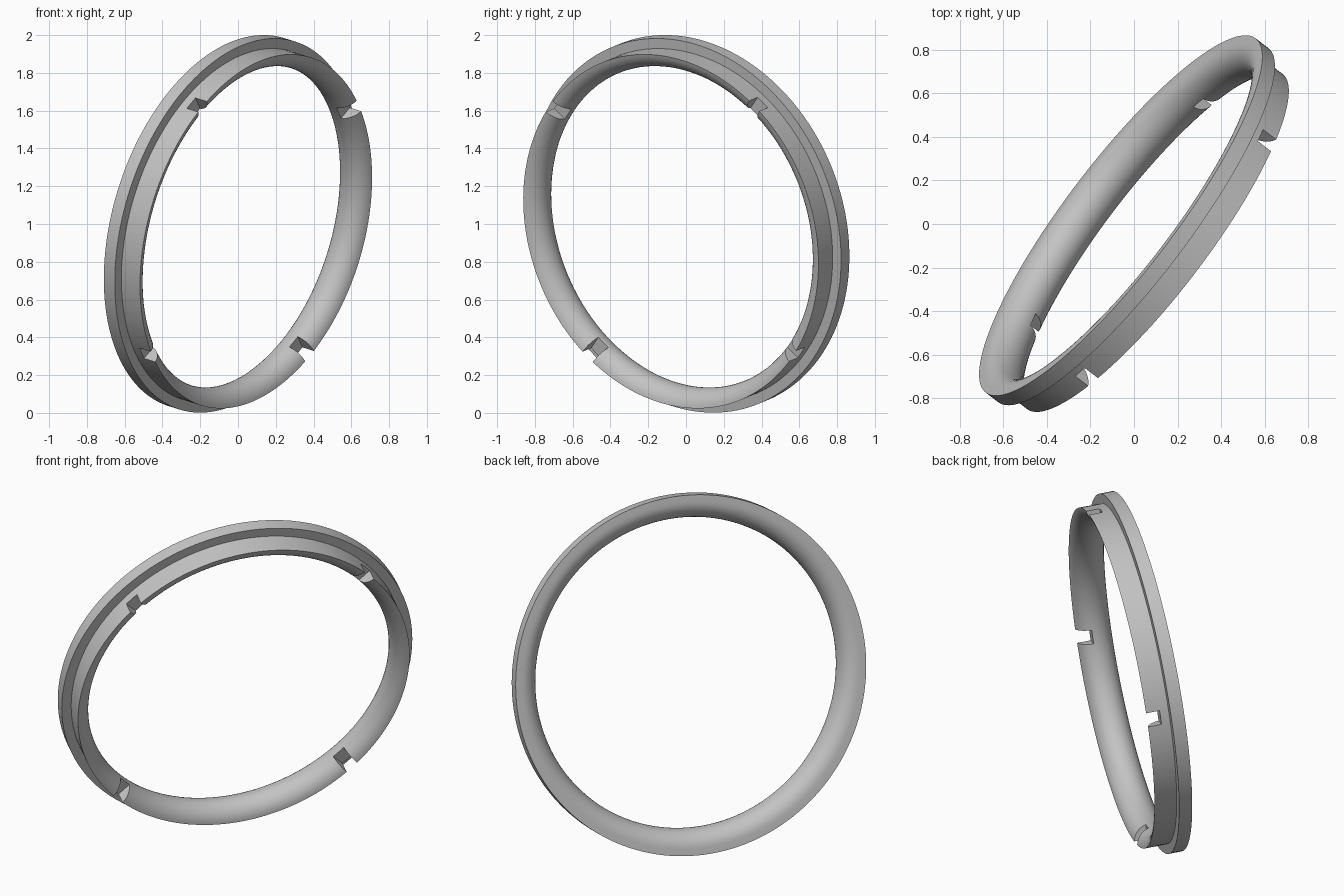
import bpy, bmesh, math
from mathutils import Matrix, Vector

if "Cube" in bpy.data.objects:
    bpy.data.objects.remove(bpy.data.objects["Cube"])

SEGMENTS = 160
FLANGE_R, FLANGE_T = 1.021, 0.075   # flange radius and thickness
LIP_R = 0.966                       # outer radius of the lip
BEAD_R, BEAD_C = 0.102, 0.982       # rounded inner wall: radius and centre

# Tilted frame: local z is the ring axis, local x points at one notch
axis = Vector((-0.772, 0.588, 0.243)).normalized()
side = Vector((-0.307, -0.657, 0.688))
side = (side - axis * side.dot(axis)).normalized()
frame = Matrix((side, axis.cross(side), axis)).transposed().to_4x4()
frame.translation = (-0.061, 0.039, 1.010)

grey = bpy.data.materials.new("plain grey")
grey.use_nodes = True
grey.diffuse_color = (0.55, 0.55, 0.55, 1)
grey.node_tree.nodes["Principled BSDF"].inputs["Base Color"].default_value = (0.55, 0.55, 0.55, 1)


def add_object(name, bm):
    bmesh.ops.recalc_face_normals(bm, faces=bm.faces)
    mesh = bpy.data.meshes.new(name)
    bm.to_mesh(mesh)
    bm.free()
    mesh.materials.append(grey)
    obj = bpy.data.objects.new(name, mesh)
    obj.matrix_world = frame
    bpy.context.collection.objects.link(obj)
    return obj


# Ring cross-section (radius, height): flange steps, then the rounded inner wall
tip = math.pi - math.asin((BEAD_C - LIP_R) / BEAD_R)
profile = [(FLANGE_R, 0), (FLANGE_R, -FLANGE_T), (LIP_R, -FLANGE_T)]
steps = 18
for i in range(steps + 1):
    a = tip * (1 - i / steps)
    profile.append((BEAD_C - BEAD_R * math.sin(a), BEAD_R * (math.cos(a) - 1)))

bm = bmesh.new()
rings = []
for s in range(SEGMENTS):
    t = math.tau * s / SEGMENTS
    rings.append([bm.verts.new((r * math.cos(t), r * math.sin(t), z)) for r, z in profile])
for s in range(SEGMENTS):
    here, after = rings[s], rings[(s + 1) % SEGMENTS]
    for k in range(len(profile)):
        j = (k + 1) % len(profile)
        bm.faces.new((here[k], after[k], after[j], here[j]))
ring = add_object("flanged_ring", bm)

# Four square notches cut into the lip, a quarter turn apart
bm = bmesh.new()
for q in range(4):
    place = (Matrix.Rotation(q * math.pi / 2, 4, "Z")
             @ Matrix.Translation((0.93, 0, -0.225))
             @ Matrix.Diagonal((0.3, 0.08, 0.2, 1)))
    bmesh.ops.create_cube(bm, size=1, matrix=place)
cutter = add_object("notch_cutter", bm)
cutter.hide_render = True

cut = ring.modifiers.new("notches", "BOOLEAN")
cut.operation = "DIFFERENCE"
cut.solver = "EXACT"
cut.object = cutter
bpy.context.view_layer.objects.active = ring
ring.select_set(True)
bpy.ops.object.modifier_apply(modifier=cut.name)
bpy.data.objects.remove(cutter)
bpy.ops.object.shade_smooth_by_angle(angle=math.radians(30))
